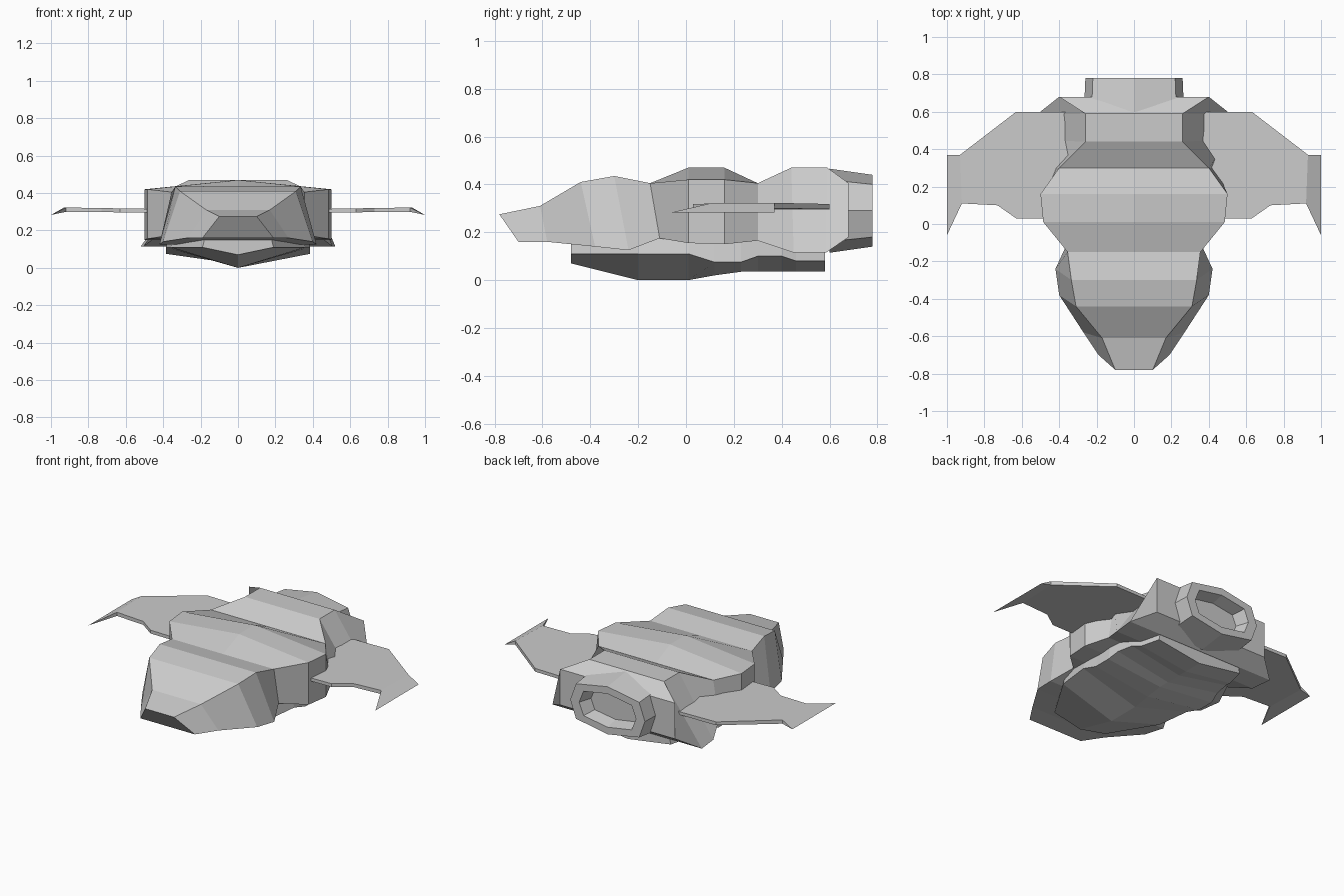
import bpy, bmesh


def finish(bm, name):
    bmesh.ops.remove_doubles(bm, verts=bm.verts, dist=0.0005)
    bmesh.ops.recalc_face_normals(bm, faces=bm.faces)
    me = bpy.data.meshes.new(name)
    bm.to_mesh(me)
    bm.free()
    ob = bpy.data.objects.new(name, me)
    bpy.context.collection.objects.link(ob)
    return ob


def loft(name, rings):
    """Skin closed rings with equal point counts and cap both ends."""
    bm = bmesh.new()
    loops = [[bm.verts.new(p) for p in r] for r in rings]
    n = len(loops[0])
    for a, b in zip(loops, loops[1:]):
        for i in range(n):
            j = (i + 1) % n
            bm.faces.new((a[i], a[j], b[j], b[i]))
    bm.faces.new(loops[0])
    bm.faces.new(loops[-1])
    return finish(bm, name)


def mirrored(p):
    return (-p[0], p[1], p[2])


# Hull stations: ridge height, top edge point, bottom edge point
stations = [
    (0.275, (0.10, -0.78, 0.275), (0.19, -0.70, 0.16)),
    (0.31, (0.17, -0.61, 0.31), (0.27, -0.58, 0.16)),
    (0.41, (0.31, -0.44, 0.41), (0.40, -0.38, 0.14)),
    (0.435, (0.335, -0.30, 0.435), (0.42, -0.24, 0.125)),
    (0.405, (0.355, -0.15, 0.405), (0.36, -0.11, 0.175)),
    (0.47, (0.485, 0.01, 0.42), (0.485, 0.01, 0.155)),
    (0.47, (0.50, 0.16, 0.42), (0.50, 0.16, 0.15)),
    (0.405, (0.40, 0.30, 0.405), (0.44, 0.30, 0.165)),
    (0.47, (0.26, 0.44, 0.47), (0.505, 0.45, 0.115)),
    (0.47, (0.26, 0.59, 0.47), (0.52, 0.585, 0.115)),
    (0.405, (0.40, 0.68, 0.405), (0.40, 0.68, 0.18)),
]
loft("hull", [[(0, t[1], zc), t, b, (0, b[1], b[2]), mirrored(b), mirrored(t)]
              for zc, t, b in stations])

# V-shaped belly: y, half width, side edge height, keel height
belly = [
    (-0.48, 0.19, 0.11, 0.07),
    (-0.20, 0.36, 0.11, 0.0),
    (0.01, 0.385, 0.11, 0.0),
    (0.12, 0.385, 0.075, 0.02),
    (0.23, 0.385, 0.075, 0.035),
    (0.30, 0.37, 0.10, 0.035),
    (0.40, 0.35, 0.10, 0.035),
    (0.46, 0.33, 0.08, 0.035),
    (0.58, 0.30, 0.08, 0.035),
]
loft("belly", [[(-x + 0.02, y, 0.185), (-x, y, zs), (0, y, zk), (x, y, zs), (x - 0.02, y, 0.185)]
               for y, x, zs, zk in belly])

# Engine nozzle: octagonal tube with a recess
octagon = [(0, 0.15), (0.22, 0.11), (0.26, 0), (0.22, -0.11),
           (0, -0.15), (-0.22, -0.11), (-0.26, 0), (-0.22, 0.11)]
steps = [(0.60, 1.03, 1.17), (0.78, 1, 1), (0.78, 0.76, 0.70), (0.70, 0.66, 0.58)]
loft("engine_nozzle", [[(x * sx, y, 0.29 + z * sz) for x, z in octagon]
                       for y, sx, sz in steps])

# Wings: flat plate with a drooping pointed tip strip
plate = [(0.30, 0.60), (0.63, 0.60), (0.93, 0.37), (0.92, 0.11),
         (0.73, 0.10), (0.63, 0.03), (0.30, 0.03)]
tip = [(1.0, 0.37, 0.283), (1.0, -0.06, 0.283)]
for side, label in ((1, "right"), (-1, "left")):
    bm = bmesh.new()
    top = [bm.verts.new((side * x, y, 0.308 + 0.016 * x)) for x, y in plate]
    low = [bm.verts.new((side * x, y, 0.292 + 0.008 * x)) for x, y in plate]
    end = [bm.verts.new((side * x, y, z)) for x, y, z in tip]
    for s in (top, low):
        bm.faces.new(s)
        bm.faces.new((s[2], end[0], end[1], s[3]))
    for i in range(len(plate)):
        j = (i + 1) % len(plate)
        if i != 2:
            bm.faces.new((top[i], top[j], low[j], low[i]))
    bm.faces.new((top[2], end[0], low[2]))
    bm.faces.new((top[3], low[3], end[1]))
    finish(bm, label + "_wing")
